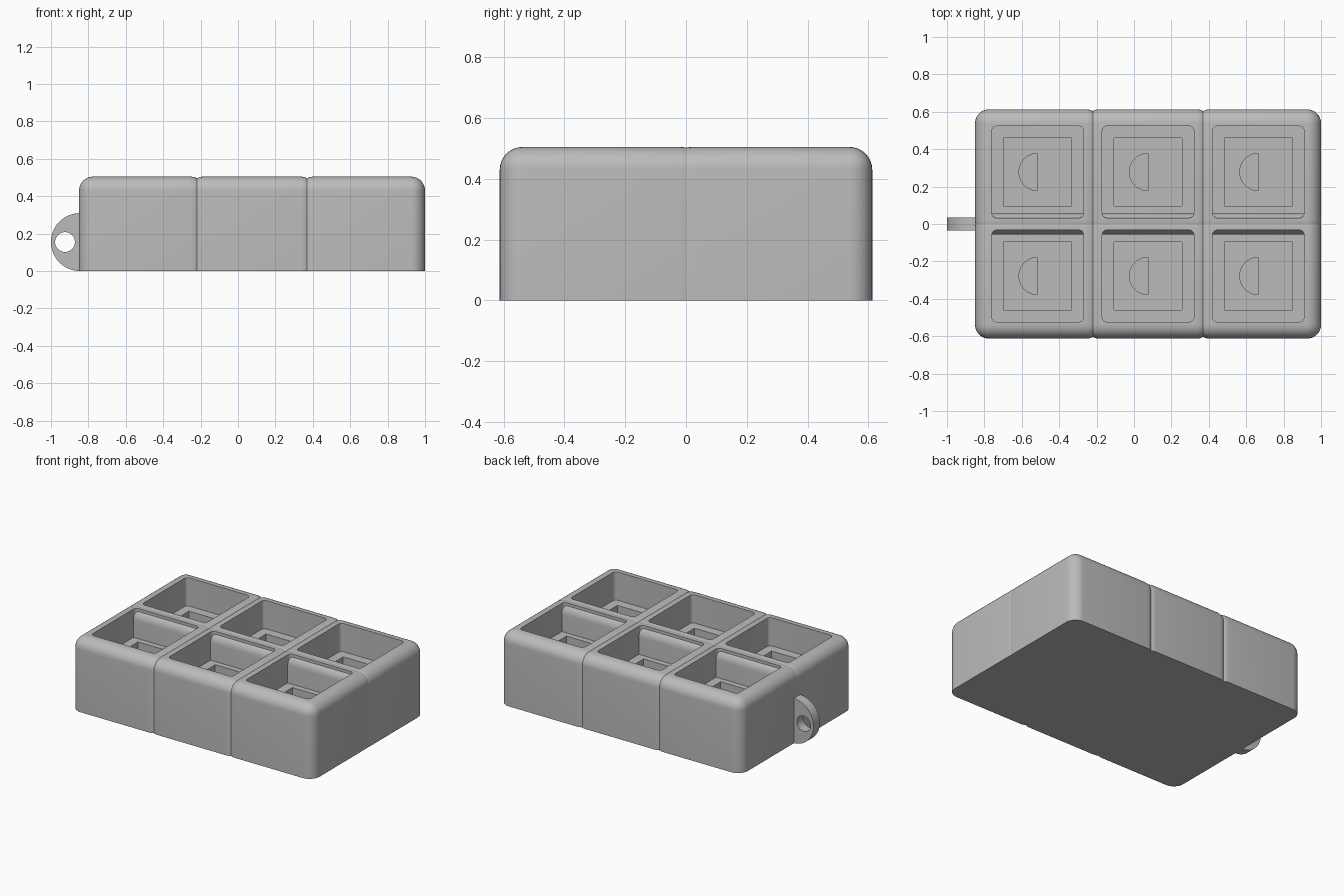
import bpy, bmesh
from math import pi, cos, sin
from mathutils import Matrix, Vector

if "Cube" in bpy.data.objects:
    bpy.data.objects.remove(bpy.data.objects["Cube"], do_unlink=True)

TOP = 0.505
HALF = 0.335
RADIUS = 0.075

grey = bpy.data.materials.new("grey plastic")
grey.use_nodes = True
grey.diffuse_color = (0.5, 0.5, 0.5, 1)
grey.node_tree.nodes["Principled BSDF"].inputs["Base Color"].default_value = (0.5, 0.5, 0.5, 1)


def square(h):
    return [(-h, -h), (h, -h), (h, h), (-h, h)]


def arc(radius, start, end, steps):
    angles = [start + (end - start) * i / steps for i in range(steps + 1)]
    return [(radius * cos(a), radius * sin(a)) for a in angles]


def prism(name, outline, z0, z1, radius=0, round_top=False):
    """Extrude an outline; optionally round its upright edges and its top rim."""
    bm = bmesh.new()
    face = bm.faces.new([bm.verts.new((x, y, z0)) for x, y in outline])
    ext = bmesh.ops.extrude_face_region(bm, geom=[face])
    verts = [g for g in ext["geom"] if isinstance(g, bmesh.types.BMVert)]
    bmesh.ops.translate(bm, verts=verts, vec=Vector((0, 0, z1 - z0)))
    bmesh.ops.recalc_face_normals(bm, faces=bm.faces)
    if radius:
        edges = []
        for e in bm.edges:
            a, b = e.verts
            upright = abs(a.co.z - b.co.z) > 1e-4
            rim = min(a.co.z, b.co.z) > z1 - 1e-4
            if upright or (round_top and rim):
                edges.append(e)
        bmesh.ops.bevel(bm, geom=edges, offset=radius, segments=8,
                        profile=0.5, affect='EDGES')
    mesh = bpy.data.meshes.new(name)
    bm.to_mesh(mesh)
    bm.free()
    obj = bpy.data.objects.new(name, mesh)
    bpy.context.collection.objects.link(obj)
    return obj


def carve(obj, cutters):
    """Subtract the cutters, keep the result and discard the cutters."""
    for cutter in cutters:
        cutter.hide_render = True
        mod = obj.modifiers.new("cut", 'BOOLEAN')
        mod.operation = 'DIFFERENCE'
        mod.solver = 'EXACT'
        mod.object = cutter
    bpy.context.view_layer.update()
    graph = bpy.context.evaluated_depsgraph_get()
    mesh = bpy.data.meshes.new_from_object(obj.evaluated_get(graph))
    obj.modifiers.clear()
    obj.data = mesh
    mesh.materials.clear()
    mesh.materials.append(grey)
    for cutter in cutters:
        bpy.data.objects.remove(cutter, do_unlink=True)


def smooth(obj):
    bpy.ops.object.select_all(action='DESELECT')
    obj.select_set(True)
    bpy.context.view_layer.objects.active = obj
    bpy.ops.object.shade_smooth_by_angle(angle=pi / 6)


# One rounded cell with a pocket, a square well and a half-round recess
cell = prism("cell", square(HALF), 0, TOP, RADIUS, round_top=True)
carve(cell, [
    prism("pocket_cutter", square(0.245), 0.31, 0.6, 0.025),
    prism("well_cutter", square(0.182), 0.18, 0.35),
    prism("recess_cutter", arc(0.1, pi / 2, 3 * pi / 2, 24), 0.08, 0.22),
])
smooth(cell)

# Two rows of three overlapping cells
for row, y in (("front", -0.278), ("back", 0.278)):
    for side, x in (("right", -0.515), ("middle", 0.075), ("left", 0.665)):
        copy = bpy.data.objects.new(f"{row}_{side}_cell", cell.data)
        copy.location = (x, y, 0)
        bpy.context.collection.objects.link(copy)
bpy.data.objects.remove(cell, do_unlink=True)

# Round hanging tab with a hole, standing upright on the end
tab = prism("hanging_tab", arc(0.155, 0, 2 * pi, 64)[:-1], -0.035, 0.035)
hole = prism("tab_hole_cutter", arc(0.053, 0, 2 * pi, 40)[:-1], -0.1, 0.1)
hole.location.x = -0.08
carve(tab, [hole])
tab.data.transform(Matrix.Translation((-0.845, 0, 0.155)) @ Matrix.Rotation(pi / 2, 4, 'X'))
smooth(tab)
